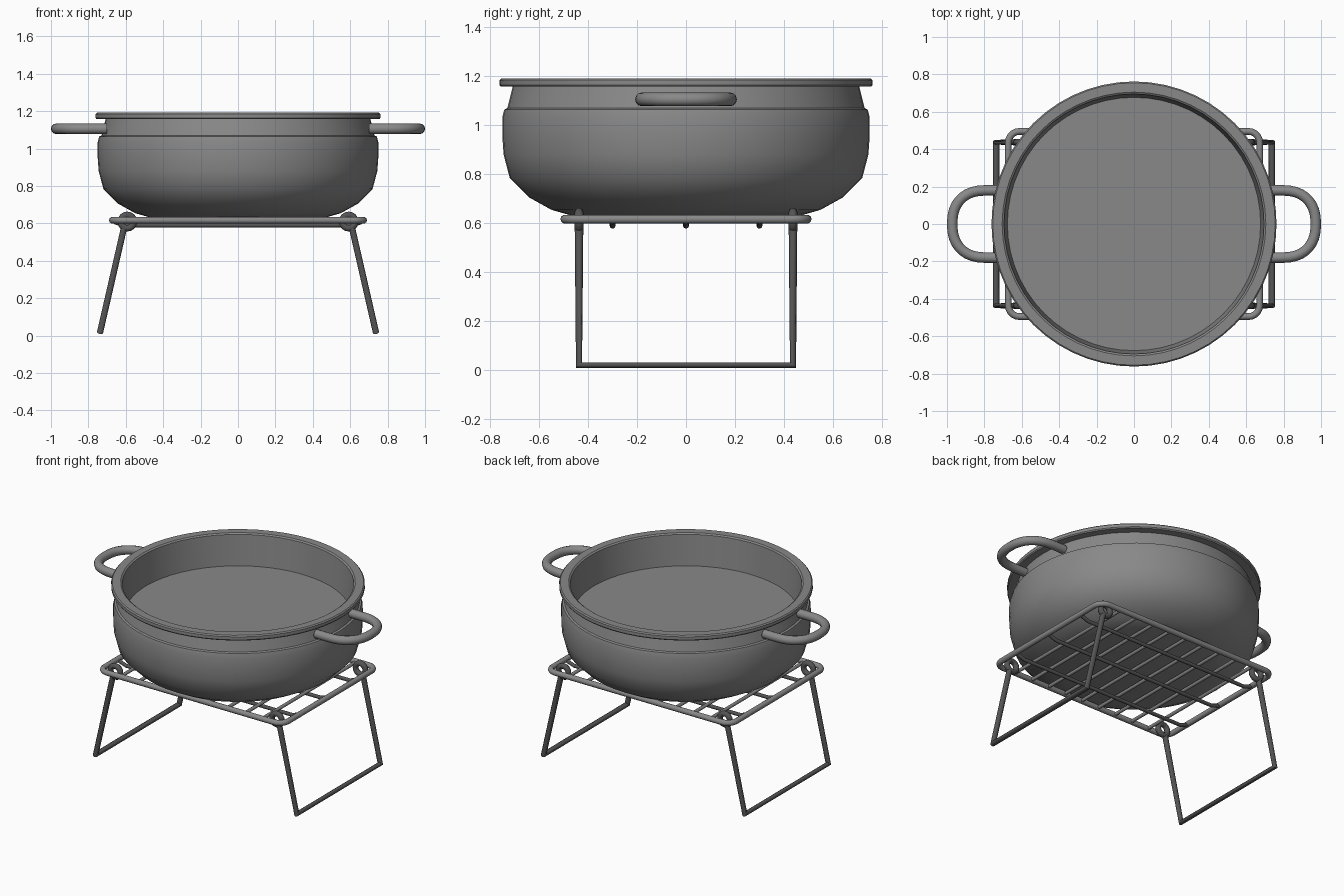
import bpy, bmesh, math

if "Cube" in bpy.data.objects:
    bpy.data.objects.remove(bpy.data.objects["Cube"])


def material(name, value):
    m = bpy.data.materials.new(name)
    m.diffuse_color = (value, value, value, 1)
    m.use_nodes = True
    m.node_tree.nodes["Principled BSDF"].inputs["Base Color"].default_value = m.diffuse_color
    return m


STEEL = material("grey_steel", 0.25)
DARK = material("dark_steel", 0.09)


def smooth(ob, angle=35):
    bpy.ops.object.select_all(action='DESELECT')
    ob.select_set(True)
    bpy.context.view_layer.objects.active = ob
    bpy.ops.object.shade_smooth_by_angle(angle=math.radians(angle))


def tube(name, pts, radius, mat, cyclic=False, res=3):
    """Round rod swept along a list of points, turned into a mesh."""
    cu = bpy.data.curves.new(name, 'CURVE')
    cu.dimensions = '3D'
    cu.bevel_depth = radius
    cu.bevel_resolution = res
    cu.use_fill_caps = True
    sp = cu.splines.new('POLY')
    sp.points.add(len(pts) - 1)
    for p, co in zip(sp.points, pts):
        p.co = (*co, 1)
    sp.use_cyclic_u = cyclic
    ob = bpy.data.objects.new(name, cu)
    bpy.context.collection.objects.link(ob)
    bpy.ops.object.select_all(action='DESELECT')
    ob.select_set(True)
    bpy.context.view_layer.objects.active = ob
    bpy.ops.object.convert(target='MESH')
    ob = bpy.context.object
    ob.data.materials.clear()
    ob.data.materials.append(mat)
    smooth(ob, 50)
    return ob


def rounded_rect(hx, hy, r, z, n=5):
    pts = []
    for k, (sx, sy) in enumerate(((1, 1), (-1, 1), (-1, -1), (1, -1))):
        for i in range(n + 1):
            a = math.radians(90) * (k + i / n)
            pts.append((sx * (hx - r) + r * math.cos(a), sy * (hy - r) + r * math.sin(a), z))
    return pts


def lathe(name, profile, mat, steps=56):
    bm = bmesh.new()
    verts = [bm.verts.new((r, 0, z)) for r, z in profile]
    edges = [bm.edges.new(e) for e in zip(verts, verts[1:])]
    bmesh.ops.spin(bm, geom=verts + edges, cent=(0, 0, 0), axis=(0, 0, 1),
                   angle=math.tau, steps=steps, use_duplicate=False)
    bmesh.ops.remove_doubles(bm, verts=bm.verts, dist=1e-4)
    bmesh.ops.recalc_face_normals(bm, faces=bm.faces)
    me = bpy.data.meshes.new(name)
    bm.to_mesh(me)
    bm.free()
    me.materials.append(mat)
    ob = bpy.data.objects.new(name, me)
    bpy.context.collection.objects.link(ob)
    smooth(ob)
    return ob


# Pot: rounded belly, tapered neck, flat rim, inner wall and inner floor
lathe("pot", [(0, .628), (.47, .632), (.55, .655), (.64, .705), (.72, .785), (.745, .88),
              (.75, .95), (.75, 1.035), (.742, 1.065), (.73, 1.07), (.708, 1.158),
              (.757, 1.158), (.762, 1.165), (.762, 1.185), (.755, 1.192), (.705, 1.192),
              (.695, 1.185), (.677, .985), (0, .985)], STEEL)

# Grate: frame, close-set rods and three support rods below
tube("grate_frame", rounded_rect(.672, .495, .06, .617), .018, STEEL, True)
for i in range(9):
    x = (i - 4) * .13
    tube("grate_rod", [(x, -.49, .614), (x, .49, .614)], .011, STEEL)
for y in (-.3, 0, .3):
    tube("support_rod", [(-.66, y, .608), (-.61, y, .59), (.61, y, .59), (.66, y, .608)],
         .012, DARK)

for s in (-1, 1):
    # Loop handle
    pts = [(s * .70, -.18, 1.106)]
    for i in range(19):
        a = math.pi * (i / 18 - .5)
        c, d = math.cos(a), math.sin(a)
        pts.append((s * (.79 + .182 * abs(c) ** .85),
                    math.copysign(.18 * abs(d) ** .85, d), 1.106))
    pts.append((s * .70, .18, 1.106))
    tube("handle", pts, .028, STEEL, res=4)

    # Folding U-shaped leg
    tube("leg", [(s * .61, -.437, .575), (s * .737, -.437, .02),
                 (s * .737, .437, .02), (s * .61, .437, .575)], .0175, DARK)

    # Hinge eyes hooked round the frame
    for y in (-.437, .437):
        ring = [(s * .592 + .036 * math.cos(t), y, .61 + .036 * math.sin(t))
                for t in (math.tau * i / 16 for i in range(16))]
        tube("hinge_eye", ring, .018, DARK, True)
